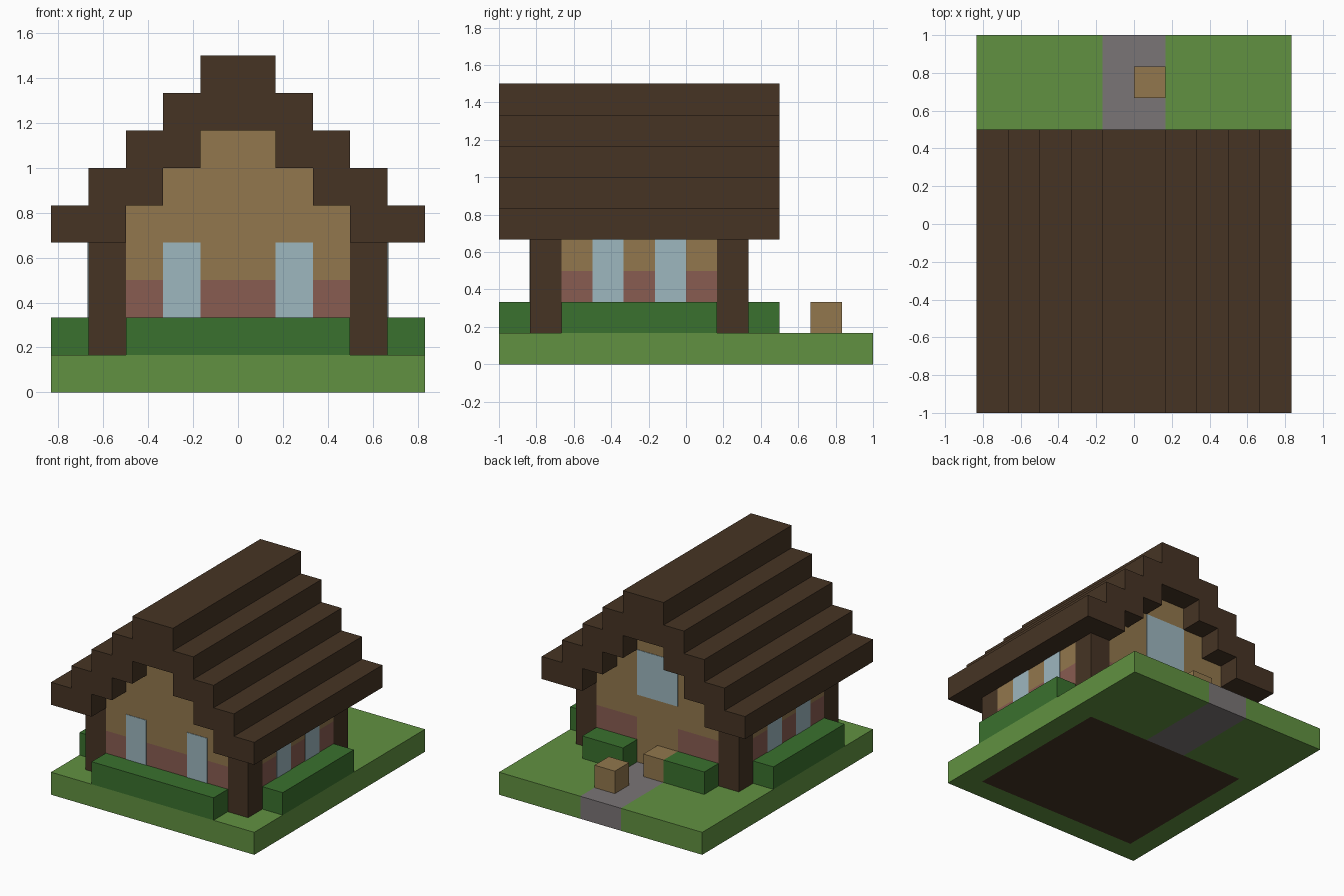
import bpy
import bmesh

if "Cube" in bpy.data.objects:
    bpy.data.objects.remove(bpy.data.objects["Cube"])

U = 1 / 6  # one block


def material(name, rgb):
    linear = [((c / 255 + 0.055) / 1.055) ** 2.4 for c in rgb] + [1.0]
    mat = bpy.data.materials.new(name)
    mat.use_nodes = True
    mat.diffuse_color = linear
    mat.node_tree.nodes["Principled BSDF"].inputs["Base Color"].default_value = linear
    return mat


WOOD = material("dark wood", (70, 52, 36))
PLASTER = material("tan planks", (146, 119, 77))
BRICK = material("red brick", (137, 92, 81))
GLASS = material("pale blue glass", (157, 183, 191))
GRASS = material("grass green", (97, 145, 65))
HEDGE = material("hedge green", (58, 113, 46))
STONE = material("grey stone", (122, 117, 118))


def finish(name, bm, *mats):
    bmesh.ops.recalc_face_normals(bm, faces=bm.faces)
    mesh = bpy.data.meshes.new(name)
    bm.to_mesh(mesh)
    bm.free()
    for mat in mats:
        mesh.materials.append(mat)
    obj = bpy.data.objects.new(name, mesh)
    bpy.context.collection.objects.link(obj)
    return obj


def box(name, mat, xs, ys, zs):
    """Box between pairs of block coordinates."""
    bm = bmesh.new()
    bmesh.ops.create_cube(bm, size=1)
    for v in bm.verts:
        for axis, (lo, hi) in enumerate((xs, ys, zs)):
            v.co[axis] = (lo if v.co[axis] < 0 else hi) * U
    return finish(name, bm, mat)


def mirrored(name, mat, xs, ys, zs):
    box(name + "_left", mat, xs, ys, zs)
    box(name + "_right", mat, (-xs[1], -xs[0]), ys, zs)


def extrude(name, mat, outline, y0, y1):
    """Extrude an x-z outline along y."""
    bm = bmesh.new()
    face = bm.faces.new([bm.verts.new((x * U, y0 * U, z * U)) for x, z in outline])
    new = bmesh.ops.extrude_face_region(bm, geom=[face], use_keep_orig=True)
    moved = [g for g in new["geom"] if isinstance(g, bmesh.types.BMVert)]
    bmesh.ops.translate(bm, verts=moved, vec=(0, (y1 - y0) * U, 0))
    return finish(name, bm, mat)


def stairs(width, base, count):
    """Right-hand stepped slope, from the eaves upwards."""
    return [(width - i, base + i + k) for i in range(count) for k in (0, 1)]


def flip(points):
    return [(-x, z) for x, z in reversed(points)]


# Ground slab: grass, with the house floor and path coloured by position
bm = bmesh.new()
bmesh.ops.create_grid(bm, x_segments=10, y_segments=12, size=1)
for v in bm.verts:
    v.co = (v.co.x * 5 * U, v.co.y * 6 * U, 0)
top = bmesh.ops.extrude_face_region(bm, geom=bm.faces[:], use_keep_orig=True)
bmesh.ops.translate(bm, vec=(0, 0, U),
                    verts=[g for g in top["geom"] if isinstance(g, bmesh.types.BMVert)])
for f in bm.faces:
    c = f.calc_center_median() / U
    if abs(c.x) < 4 and -5 < c.y < 2:
        f.material_index = 1
    elif abs(c.x) < 1 and c.y > 2:
        f.material_index = 2
finish("ground", bm, GRASS, WOOD, STONE)

# Corner posts
mirrored("front_post", WOOD, (3, 4), (-5, -4), (1, 4))
mirrored("back_post", WOOD, (3, 4), (1, 2), (1, 4))

# Walls: brick below, planks above, plank door at the back
for part, mat, zs in (("lower", BRICK, (1, 3)), ("upper", PLASTER, (3, 4))):
    box(part + "_front_wall", mat, (-3, 3), (-5, -4), zs)
    mirrored(part + "_side_wall", mat, (3, 4), (-4, 1), zs)
mirrored("lower_back_wall", BRICK, (1, 3), (1, 2), (1, 3))
box("upper_back_wall", PLASTER, (-3, 3), (1, 2), (3, 4))
box("door", PLASTER, (-1, 1), (1, 2), (1, 3))

# Gable filling and stepped roof
inner = stairs(3, 4, 3)
outer = stairs(5, 4, 5)
extrude("gable", PLASTER, inner + flip(inner), -5, 2)
extrude("roof", WOOD, outer + flip(outer) + flip(flip(flip(inner)))[::-1] + inner[::-1], -6, 3)

# Window panes
T = 0.02
mirrored("front_window", GLASS, (1, 2), (-5 - T, -5 + T), (2, 4))
for y in (-3, -1):
    mirrored("side_window", GLASS, (4 - T, 4 + T), (y, y + 1), (2, 4))
box("gable_window", GLASS, (-1, 1), (2 - T, 2 + T), (4, 6))

# Hedges
box("front_hedge", HEDGE, (-3, 3), (-6, -5), (1, 2))
mirrored("side_hedge", HEDGE, (4, 5), (-4, 1), (1, 2))
mirrored("back_hedge", HEDGE, (1, 3), (2, 3), (1, 2))

# Crates by the path
box("path_crate", PLASTER, (0, 1), (4, 5), (1, 2))
box("door_crate", PLASTER, (-1, 0), (2, 3), (1, 2))
